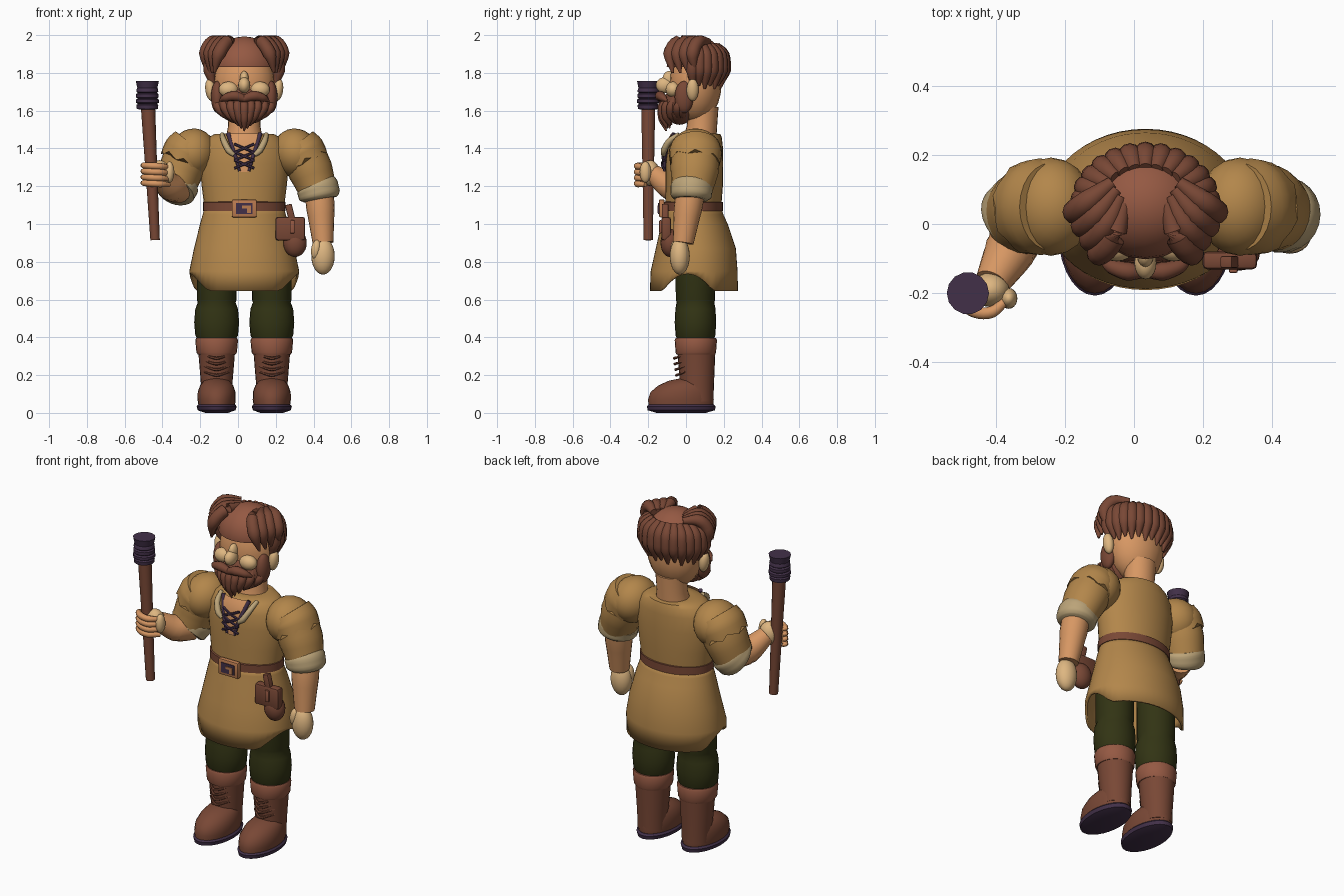
import bpy, bmesh, math
from mathutils import Vector, Matrix

if "Cube" in bpy.data.objects:
    bpy.data.objects.remove(bpy.data.objects["Cube"])

CX = 0.033  # body centre line


def mat(name, r, g, b):
    m = bpy.data.materials.new(name)
    m.diffuse_color = (r, g, b, 1)
    m.use_nodes = True
    m.node_tree.nodes["Principled BSDF"].inputs["Base Color"].default_value = m.diffuse_color
    return m


TAN = mat("tan_cloth", 0.45, 0.24, 0.07)
SKIN = mat("skin", 0.68, 0.31, 0.125)
PALE = mat("pale_skin", 0.73, 0.47, 0.22)
CREAM = mat("cream_trim", 0.50, 0.37, 0.19)
BROWN = mat("dark_brown", 0.19, 0.064, 0.036)
RUST = mat("light_brown", 0.30, 0.10, 0.056)
GREEN = mat("dark_green", 0.032, 0.034, 0.007)
PURPLE = mat("dark_purple", 0.055, 0.030, 0.066)
BRASS = mat("buckle_tan", 0.50, 0.20, 0.08)


def finish(name, bm, m, angle=45):
    bmesh.ops.recalc_face_normals(bm, faces=bm.faces[:])
    me = bpy.data.meshes.new(name)
    bm.to_mesh(me)
    bm.free()
    me.materials.append(m)
    me.shade_smooth()
    me.set_sharp_from_angle(angle=math.radians(angle))
    ob = bpy.data.objects.new(name, me)
    bpy.context.collection.objects.link(ob)
    return ob


def ball(name, loc, rad, m, rot=(0, 0, 0), cut=None):
    bm = bmesh.new()
    bmesh.ops.create_uvsphere(bm, u_segments=20, v_segments=12, radius=1)
    bmesh.ops.scale(bm, vec=rad, verts=bm.verts[:])
    for ax, a in zip("XYZ", rot):
        bmesh.ops.rotate(bm, matrix=Matrix.Rotation(math.radians(a), 3, ax), verts=bm.verts[:])
    bmesh.ops.translate(bm, vec=loc, verts=bm.verts[:])
    if cut is not None:
        bmesh.ops.bisect_plane(bm, geom=bm.verts[:] + bm.edges[:] + bm.faces[:],
                               plane_co=(0, 0, cut), plane_no=(0, 0, 1), clear_inner=True)
    return finish(name, bm, m)


def box(name, loc, size, m, bevel=0.01, roty=0):
    bm = bmesh.new()
    bmesh.ops.create_cube(bm, size=1)
    bmesh.ops.scale(bm, vec=size, verts=bm.verts[:])
    if bevel:
        bmesh.ops.bevel(bm, geom=bm.edges[:], offset=bevel, segments=2, affect='EDGES', profile=0.5)
    bmesh.ops.rotate(bm, matrix=Matrix.Rotation(math.radians(roty), 3, 'Y'), verts=bm.verts[:])
    bmesh.ops.translate(bm, vec=loc, verts=bm.verts[:])
    return finish(name, bm, m, 30)


def skin_rings(name, rings, m, caps=True, angle=45):
    bm = bmesh.new()
    vs = [[bm.verts.new(p) for p in r] for r in rings]
    n = len(vs[0])
    for a, b in zip(vs, vs[1:]):
        for i in range(n):
            bm.faces.new((a[i], a[(i + 1) % n], b[(i + 1) % n], b[i]))
    if caps:
        bm.faces.new(vs[0])
        bm.faces.new(vs[-1])
    return finish(name, bm, m, angle)


def loft(name, prof, m, caps=True, cx=CX, seg=32, hem=None, angle=45):
    # prof rows: z, x radius, y radius, y centre
    rings = []
    for k, (z, rx, ry, cy) in enumerate(prof):
        ring = []
        for i in range(seg):
            a = 2 * math.pi * i / seg
            up = hem(math.sin(a)) if hem and k == 0 else 0
            ring.append((cx + rx * math.cos(a), cy + ry * math.sin(a), z + up))
        rings.append(ring)
    return skin_rings(name, rings, m, caps, angle)


def tube(name, pts, radii, m, steps=4, seg=12, flat=1.0, jag=0.0):
    # smooth path through pts; radii interpolated; flat scales the depth axis
    P = [Vector(p) for p in pts]
    E = [P[0] * 2 - P[1]] + P + [P[-1] * 2 - P[-2]]
    path, rad = [], []
    for i in range(len(P) - 1):
        a, b, c, d = E[i:i + 4]
        for s in range(steps):
            t = s / steps
            path.append(0.5 * (2 * b + (c - a) * t + (2 * a - 5 * b + 4 * c - d) * t * t
                               + (3 * b - a - 3 * c + d) * t ** 3))
            rad.append(radii[i] + (radii[i + 1] - radii[i]) * t)
    path.append(P[-1])
    rad.append(radii[-1])
    rings = []
    for k, (p, r) in enumerate(zip(path, rad)):
        t = (path[min(k + 1, len(path) - 1)] - path[max(k - 1, 0)]).normalized()
        ref = Vector((0, 1, 0)) if abs(t.y) < 0.9 else Vector((0, 0, 1))
        u = t.cross(ref).normalized()
        v = u.cross(t)
        last = k == len(path) - 1
        rings.append([p + u * r * math.cos(2 * math.pi * i / seg) + v * r * flat * math.sin(2 * math.pi * i / seg)
                      + t * (jag * (i % 3 - 1) if last else 0) for i in range(seg)])
    return skin_rings(name, rings, m)


# legs and boots
for side, sx in (("left", -1), ("right", 1)):
    x = CX + 0.146 * sx
    loft(side + "_trouser", [(0.37, .09, .09, .05), (0.41, .113, .105, .05), (0.48, .119, .11, .05),
         (0.55, .113, .106, .05), (0.585, .1, .1, .05), (0.6, .105, .104, .05), (0.9, .105, .106, .05)], GREEN, cx=x, seg=24)
    loft(side + "_boot_shaft", [(0.06, .08, .085, .06), (0.15, .083, .09, .058), (0.32, .097, .1, .055)], BROWN, cx=x, seg=24)
    loft(side + "_boot_cuff", [(0.31, .1, .103, .052), (0.32, .107, .107, .052), (0.385, .113, .112, .052),
         (0.397, .108, .107, .052)], RUST, cx=x, seg=24)
    loft(side + "_boot_foot", [(0.03, .095, .17, -.027), (0.07, .101, .174, -.027), (0.11, .1, .166, -.022),
         (0.145, .088, .142, -.005), (0.17, .068, .112, .02), (0.185, .03, .07, .05)], BROWN, cx=x, seg=24)
    loft(side + "_sole", [(0.0, .06, .13, -.025), (0.014, .1, .178, -.025), (0.035, .106, .182, -.025),
         (0.045, .097, .172, -.025)], PURPLE, cx=x, seg=28)
    for i in range(4):
        z = 0.205 + 0.03 * i
        tube(f"{side}_lace_{i}", [(x - .065, -.005, z + .012), (x, -.05 - .004 * i, z - .006), (x + .065, -.005, z + .012)],
             [.005, .008, .005], BROWN, seg=6)

# tunic skirt with side-arched hem
skirt = loft("tunic_skirt", [(0.645, .288, .233, .042), (0.75, .291, .23, .043), (0.87, .266, .212, .052),
             (1.0, .234, .176, .045), (1.05, .22, .158, .04), (1.09, .21, .148, .038)], TAN, caps=False, seg=48,
             hem=lambda s: 0.09 * max(0, 1 - ((s + 0.15) / 0.6) ** 2))
sol = skirt.modifiers.new("thickness", 'SOLIDIFY')
sol.thickness = 0.012

# tunic body
BODY = [(1.08, .21, .148, .038), (1.2, .225, .152, .043), (1.32, .237, .152, .045), (1.41, .225, .148, .047),
        (1.455, .195, .138, .052), (1.475, .16, .125, .058), (1.48, .1, .09, .065)]
loft("tunic_body", BODY, TAN)
loft("belt", [(1.067, .207, .15, .038), (1.07, .219, .157, .038), (1.115, .219, .157, .038), (1.118, .207, .15, .038)], BROWN, angle=30)


def chest(dx, z, off=0.0):
    # point on the front of the tunic
    z0 = min(z, 1.47)
    for a, b in zip(BODY, BODY[1:]):
        if a[0] <= z0 <= b[0]:
            t = (z0 - a[0]) / (b[0] - a[0])
            rx, ry, cy = [a[i] + (b[i] - a[i]) * t for i in (1, 2, 3)]
    return Vector((CX + dx, cy - ry * math.sqrt(max(0, 1 - (dx / rx) ** 2)) - off, z))


# open neckline with lacing
bm = bmesh.new()
prev = None
for i in range(9):
    z = 1.275 + 0.205 * i / 8
    w = 0.022 + 0.065 * (i / 8)
    row = [bm.verts.new(chest(w * s, z, 0.007)) for s in (-1, -.5, 0, .5, 1)]
    if prev:
        for j in range(4):
            bm.faces.new((prev[j], prev[j + 1], row[j + 1], row[j]))
    prev = row
finish("open_neckline", bm, SKIN)
for side, s in (("left", -1), ("right", 1)):
    tube(side + "_neck_edge", [chest(s * w, z, .008) for w, z in ((.025, 1.28), (.05, 1.37), (.085, 1.48))], [.007, .01, .012], PURPLE, seg=8)
    tube(side + "_collar", [chest(s * w, z, o) for w, z, o in ((.055, 1.365, .02), (.082, 1.39, .024), (.108, 1.44, .018), (.118, 1.475, 0))],
         [.011, .017, .016, .012], CREAM, seg=10)
    for i in range(3):
        z = 1.295 + 0.042 * i
        tube(f"{side}_chest_lace_{i}", [chest(-s * .052, z, .016), chest(0, z + .022, .02), chest(s * .052, z + .044, .016)],
             [.007] * 3, PURPLE, seg=6)

# belt buckle
box("buckle_frame", (CX, -.128, 1.083), (.132, .03, .095), BRASS, .008)
box("buckle_plate", (CX, -.143, 1.083), (.085, .008, .058), PURPLE, 0)
box("buckle_tongue_bar", (CX + .012, -.148, 1.09), (.045, .008, .014), BRASS, 0)
box("buckle_tongue", (CX + .025, -.148, 1.075), (.02, .008, .035), BRASS, 0)

# pouch
ball("pouch_bag", (.302, -.085, .90), (.062, .05, .075), BROWN)
box("pouch_flap", (.277, -.105, .975), (.158, .052, .125), BROWN, .014)
box("pouch_strap", (.278, -.11, 1.055), (.036, .035, .1), BROWN, .006, -14)
box("pouch_tab", (.287, -.135, .985), (.026, .014, .07), RUST, .006)

# sleeves
tube("right_sleeve", [(.33, .05, 1.40), (.385, .045, 1.28), (.425, .03, 1.17)], [.12, .118, .098], TAN, seg=24, flat=1.08)
tube("left_sleeve", [(-.255, .05, 1.40), (-.295, .045, 1.3), (-.33, .025, 1.2)], [.12, .12, .108], TAN, seg=24, flat=1.08)
for side, s, x in (("left", -1, -.24), ("right", 1, .306)):
    ball(side + "_shoulder", (x, .05, 1.375), (.122, .142, .132), TAN, (0, -20 * s, 0))
    tube(side + "_sleeve_flap", [(x, .05, 1.42), (x + s * .03, .05, 1.38), (x + s * .056, .047, 1.33)], [.115, .127, .123], TAN, seg=24, flat=1.1, jag=.012)
tube("right_cuff", [(.412, .032, 1.215), (.42, .03, 1.195), (.432, .027, 1.15), (.436, .026, 1.13)], [.1, .112, .11, .09], CREAM, seg=24, steps=3)
tube("left_cuff", [(-.305, .05, 1.235), (-.315, .04, 1.22), (-.338, .015, 1.182), (-.345, .005, 1.17)], [.105, .116, .116, .095], CREAM, seg=24, steps=3)

# forearms
tube("right_forearm", [(.427, .03, 1.2), (.437, .01, 1.08), (.45, -.015, .9)], [.078, .075, .055], SKIN, seg=20)
tube("left_forearm", [(-.315, .01, 1.19), (-.36, -.08, 1.2), (-.41, -.17, 1.265)], [.08, .074, .05], SKIN, seg=20)

# hands
ball("right_hand", (.45, -.033, .83), (.062, .053, .098), PALE)
ball("right_thumb", (.413, -.055, .865), (.026, .028, .052), PALE, (0, 8, 0))
ball("left_palm", (-.415, -.19, 1.27), (.055, .05, .068), PALE)
ball("left_thumb", (-.362, -.215, 1.275), (.025, .03, .056), PALE)
for i in range(4):
    z = 1.212 + 0.031 * i
    tube(f"left_finger_{i}", [(-.365, -.215, z - .004), (-.41, -.254, z), (-.46, -.254, z + .003), (-.5, -.225, z + .005), (-.5, -.195, z + .005)],
         [.012, .018, .018, .016, .007], SKIN, seg=10)

# club staff
tube("staff", [(-.439, -.2, .915), (-.458, -.2, 1.27), (-.477, -.2, 1.63)], [.025, .031, .038], BROWN, seg=14)
knob = [(1.605, .04), (1.61, .056), (1.63, .058), (1.636, .05), (1.642, .061), (1.658, .061), (1.664, .051), (1.67, .059),
        (1.688, .059), (1.694, .05), (1.7, .058), (1.715, .056), (1.72, .053), (1.757, .061)]
loft("staff_head", [(z, r, r, -.2) for z, r in knob], PURPLE, cx=-.48, seg=14, angle=30)

# head
ball("head", (CX, .05, 1.74), (.163, .138, .205), SKIN)
loft("neck", [(1.44, .1, .09, .07), (1.52, .085, .08, .085), (1.62, .09, .082, .09)], SKIN, seg=24)
ball("nose", (CX, -.112, 1.735), (.032, .048, .042), PALE)
ball("nose_bridge", (CX, -.09, 1.765), (.024, .035, .045), PALE)
ball("hair_cap", (CX, .055, 1.835), (.168, .157, .158), RUST, cut=1.832)

for side, s in (("left", -1), ("right", 1)):
    def at(dx, y, z):
        return (CX + s * dx, y, z)
    ball(side + "_cheek", at(.083, -.068, 1.712), (.052, .04, .042), PALE)
    ball(side + "_ear", at(.178, .035, 1.71), (.028, .032, .06), PALE, (0, 8 * s, 0))
    ball(side + "_sideburn", at(.142, -.01, 1.672), (.034, .05, .085), BROWN)
    tube(side + "_moustache", [at(-.005, -.135, 1.662), at(.05, -.137, 1.678), at(.1, -.122, 1.668), at(.132, -.1, 1.652)],
         [.018, .027, .021, .004], BROWN)
    # swept front locks
    for i in range(4):
        tube(f"{side}_front_lock_{i}", [at(.06 + .012 * i, .06 + .02 * i, 1.965), at(.092 + .025 * i, -.04 + .035 * i, 1.965),
             at(.135 + .023 * i, -.085 + .04 * i, 1.9), at(.158 + .012 * i, -.07 + .04 * i, 1.8)],
             [.018, .034, .036, .006], BROWN)

# hair locks round the sides and back
N = 15
for i in range(N):
    a = math.radians(-8 + 196 * i / (N - 1))
    c, s = math.cos(a), math.sin(a)
    tip = 1.715 + .016 * (i % 2)
    tube(f"back_lock_{i}", [(CX + .125 * c, .055 + .105 * s, 1.945), (CX + .175 * c, .055 + .142 * s, 1.895),
         (CX + .183 * c, .055 + .148 * s, 1.81), (CX + .162 * c, .055 + .128 * s, tip)],
         [.02, .034, .034, .006], BROWN)

# beard
ball("beard_base", (CX, -.035, 1.63), (.142, .085, .105), BROWN)
for row in range(2):
    n = 9 - 2 * row
    for i in range(n):
        t = 2 * i / (n - 1) - 1
        d = abs(t)
        y = -.115 + .085 * d * d + .02 * row
        tube(f"beard_lock_{row}_{i}", [(CX + .14 * t, y + .012, 1.672), (CX + .138 * t, y - .012, 1.62),
             (CX + .1 * t, y - .01, 1.555 + .025 * d), (CX + .06 * t, y + .01, 1.492 + .055 * d + .015 * row)],
             [.015, .025, .022, .004], BROWN, seg=10)
